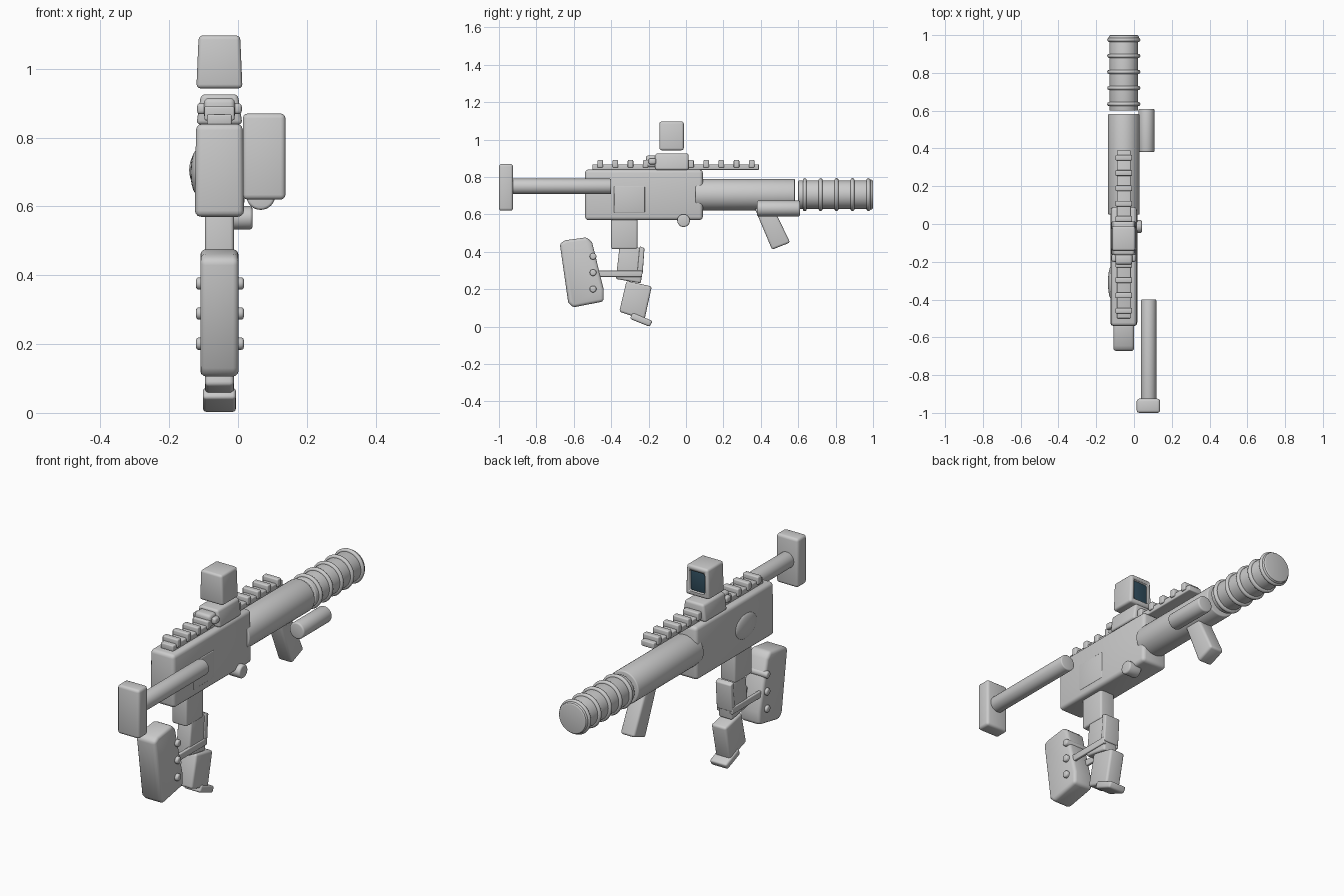
import bpy, bmesh, math
from mathutils import Matrix, Vector

if "Cube" in bpy.data.objects:
    bpy.data.objects.remove(bpy.data.objects["Cube"])

CX = -0.054  # centre plane of the main assembly


def finish(name, bm, bevel=0.0, segs=3):
    bmesh.ops.recalc_face_normals(bm, faces=bm.faces)
    if bevel:
        sharp = [e for e in bm.edges if e.calc_face_angle(0) > math.radians(35)]
        bmesh.ops.bevel(bm, geom=sharp, offset=bevel, segments=segs,
                        profile=0.5, affect='EDGES', clamp_overlap=True)
    me = bpy.data.meshes.new(name)
    bm.to_mesh(me)
    bm.free()
    ob = bpy.data.objects.new(name, me)
    bpy.context.collection.objects.link(ob)
    bpy.ops.object.select_all(action='DESELECT')
    ob.select_set(True)
    bpy.context.view_layer.objects.active = ob
    bpy.ops.object.shade_smooth_by_angle(angle=math.radians(35))
    return ob


def prism(name, pts, width, cx=CX, bevel=0.01, top=1.0):
    """Side profile of (y, z) points extruded along x; top narrows the upper points."""
    bm = bmesh.new()
    zmid = sum(p[1] for p in pts) / len(pts)
    sides = []
    for s in (-0.5, 0.5):
        sides.append([bm.verts.new((cx + s * width * (top if z > zmid else 1), y, z))
                      for y, z in pts])
    bm.faces.new(sides[0])
    bm.faces.new(sides[1][::-1])
    n = len(pts)
    for i in range(n):
        j = (i + 1) % n
        bm.faces.new((sides[0][i], sides[1][i], sides[1][j], sides[0][j]))
    return finish(name, bm, bevel)


def box(name, y, z, width, cx=CX, bevel=0.01, top=1.0):
    return prism(name, [(y[0], z[0]), (y[1], z[0]), (y[1], z[1]), (y[0], z[1])],
                 width, cx, bevel, top)


def rod(name, a, b, r, bevel=0.006, sides=32):
    a, b = Vector(a), Vector(b)
    bm = bmesh.new()
    turn = (b - a).to_track_quat('Z', 'Y').to_matrix().to_4x4()
    bmesh.ops.create_cone(bm, cap_ends=True, segments=sides, radius1=r, radius2=r,
                          depth=(b - a).length,
                          matrix=Matrix.Translation((a + b) / 2) @ turn)
    return finish(name, bm, bevel)


def lathe_ring(name, y, z, major, minor):
    bpy.ops.mesh.primitive_torus_add(location=(CX, y, z), rotation=(math.pi / 2, 0, 0),
                                     major_radius=major, minor_radius=minor,
                                     major_segments=40, minor_segments=10)
    bpy.context.object.name = name
    bpy.ops.object.shade_smooth_by_angle(angle=math.radians(40))


# Main body with side panels
box("receiver", (-0.54, 0.09), (0.57, 0.84), 0.143, bevel=0.018, top=0.95)
box("right_panel", (-0.385, -0.22), (0.61, 0.75), 0.02, cx=0.009, bevel=0.004)
bm = bmesh.new()
bmesh.ops.create_uvsphere(bm, u_segments=24, v_segments=16, radius=1,
                          matrix=Matrix.Translation((-0.118, -0.31, 0.70))
                          @ Matrix.Diagonal((0.02, 0.09, 0.065, 1)))
finish("left_bulge", bm)
rod("side_knob", (-0.03, -0.013, 0.567), (0.042, -0.013, 0.567), 0.034, 0.008)

# Front tube and ribbed end
rod("front_tube", (CX, 0.05, 0.706), (CX, 0.582, 0.706), 0.084, 0.006, 40)
rod("end_tube", (CX, 0.60, 0.706), (CX, 1.0, 0.706), 0.076, 0.005, 40)
for i in range(5):
    lathe_ring(f"end_ring_{i + 1}", 0.635 + i * 0.085, 0.706, 0.077, 0.011)
rod("end_rim", (CX, 0.97, 0.706), (CX, 0.995, 0.706), 0.08, 0.005, 40)

# Side cylinder and slanted front handle
rod("side_cylinder", (0.066, 0.38, 0.632), (0.066, 0.61, 0.632), 0.042, 0.008)
prism("front_handle", [(0.36, 0.65), (0.46, 0.65), (0.557, 0.45), (0.46, 0.412)],
      0.08, bevel=0.012)

# Offset rear tube and end pad
rod("rear_tube", (0.077, -0.95, 0.75), (0.077, -0.40, 0.75), 0.041, 0.006)
box("rear_pad", (-1.0, -0.925), (0.62, 0.87), 0.124, cx=0.076, bevel=0.014)

# Top rail with cross teeth
box("rail_base", (-0.50, 0.39), (0.838, 0.868), 0.072, bevel=0.005)
for i in range(11):
    y = -0.459 + i * 0.081
    box(f"rail_tooth_{i + 1}", (y - 0.015, y + 0.015), (0.85, 0.891), 0.088, bevel=0.006)

# Sight base, clamp and floating sight
box("sight_base", (-0.165, 0.014), (0.838, 0.926), 0.134, bevel=0.012, top=0.8)
box("sight_clamp", (-0.215, -0.155), (0.852, 0.915), 0.09, bevel=0.014)
box("clamp_bar", (-0.2, -0.16), (0.868, 0.9), 0.13, bevel=0.01)
sight = box("sight", (-0.142, -0.012), (0.943, 1.097), 0.134, bevel=0.012, top=0.9)
cutter = box("lens_cutter", (-0.024, 0.02), (0.965, 1.072), 0.088, bevel=0.01)
cutter.hide_render = True
cutter.hide_viewport = True
cut = sight.modifiers.new("lens_recess", 'BOOLEAN')
cut.object = cutter
cut.solver = 'EXACT'
glass = bpy.data.materials.new("dark_glass")
glass.diffuse_color = (0.03, 0.075, 0.11, 1)
glass.use_nodes = True
glass.node_tree.nodes["Principled BSDF"].inputs["Base Color"].default_value = glass.diffuse_color
lens = box("sight_lens", (-0.04, -0.018), (0.966, 1.071), 0.086, bevel=0.008)
lens.data.materials.append(glass)

# Segmented lower column with foot
box("column_top", (-0.40, -0.26), (0.415, 0.60), 0.084, bevel=0.01)
prism("column_middle", [(-0.375, 0.255), (-0.24, 0.232), (-0.232, 0.42), (-0.355, 0.432)],
      0.078, bevel=0.01)
prism("column_front_lip", [(-0.262, 0.28), (-0.232, 0.28), (-0.222, 0.42), (-0.248, 0.43)],
      0.088, bevel=0.006)
prism("column_bottom", [(-0.357, 0.08), (-0.222, 0.036), (-0.183, 0.215), (-0.318, 0.245)],
      0.084, bevel=0.012)
prism("column_foot", [(-0.30, 0.042), (-0.195, 0.0), (-0.178, 0.03), (-0.285, 0.076)],
      0.096, bevel=0.010)

# Rear grip slab, its cross pins and the side bars joining it to the column
prism("grip_slab", [(-0.675, 0.445), (-0.645, 0.462), (-0.53, 0.478), (-0.502, 0.45),
                    (-0.44, 0.20), (-0.44, 0.135), (-0.605, 0.103), (-0.63, 0.13)],
      0.11, bevel=0.016)
for i, z in enumerate((0.376, 0.289, 0.201)):
    rod(f"grip_pin_{i + 1}", (-0.122, -0.497, z), (0.017, -0.497, z), 0.018, 0.008, 20)
for side, s in (("left", -1), ("right", 1)):
    box(f"{side}_bar", (-0.50, -0.235), (0.266, 0.30), 0.016, cx=CX + s * 0.038, bevel=0.004)
